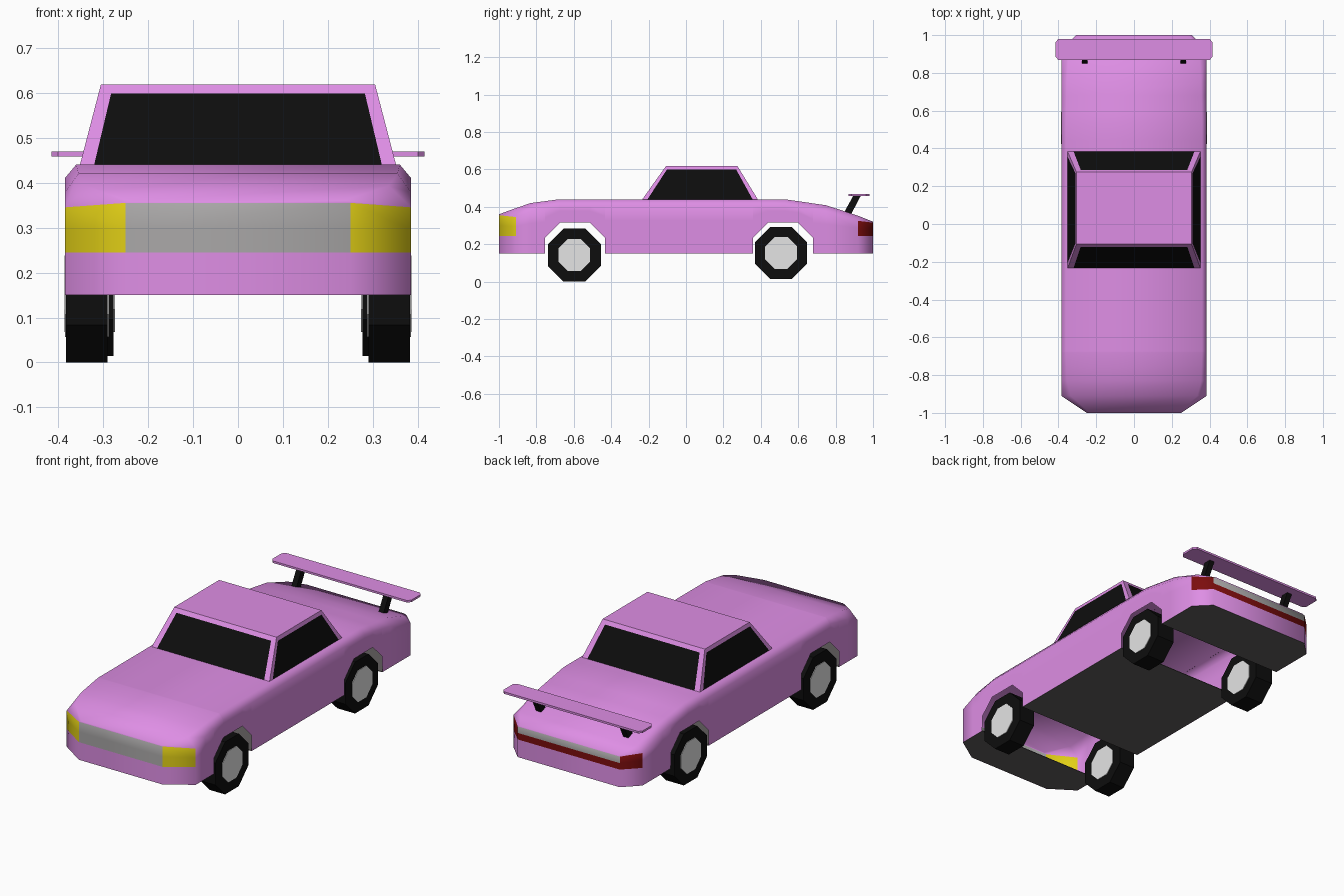
import bpy, bmesh, math
from mathutils import Matrix

if "Cube" in bpy.data.objects:
    bpy.data.objects.remove(bpy.data.objects["Cube"])


def material(name, r, g, b):
    m = bpy.data.materials.new(name)
    m.diffuse_color = (r, g, b, 1)
    m.use_nodes = True
    m.node_tree.nodes["Principled BSDF"].inputs["Base Color"].default_value = m.diffuse_color
    return m


pink = material("pink paint", 0.73, 0.27, 0.78)
black = material("black", 0.004, 0.004, 0.004)
yellow = material("yellow lamp", 0.75, 0.62, 0.008)
grey = material("grille grey", 0.40, 0.39, 0.39)
red = material("red lamp", 0.20, 0.004, 0.004)
light = material("hub grey", 0.78, 0.78, 0.78)
dark = material("floor grey", 0.12, 0.11, 0.11)


def finish(name, bm, mats):
    bmesh.ops.recalc_face_normals(bm, faces=bm.faces[:])
    me = bpy.data.meshes.new(name)
    bm.to_mesh(me)
    bm.free()
    for m in mats:
        me.materials.append(m)
    ob = bpy.data.objects.new(name, me)
    bpy.context.collection.objects.link(ob)
    return ob


def prism(name, bottom, top, mat):
    """Solid between two matching loops of points."""
    bm = bmesh.new()
    a = [bm.verts.new(p) for p in bottom]
    b = [bm.verts.new(p) for p in top]
    n = len(a)
    bm.faces.new(a)
    bm.faces.new(b)
    for i in range(n):
        bm.faces.new((a[i], a[(i + 1) % n], b[(i + 1) % n], b[i]))
    return finish(name, bm, [mat])


# Body shell: key stations (y, half width, side height, top half width, top height)
KEYS = [(-1, .25, .355, .235, .36), (-.91, .385, .345, .335, .393),
        (-.83, .385, .378, .355, .42), (-.68, .385, .41, .36, .44),
        (.53, .385, .41, .36, .44), (.75, .385, .372, .355, .408),
        (.92, .385, .325, .345, .352), (1, .305, .315, .29, .32)]
ARCHES = (-.594, .519)
ARCH = [(-.161, .15), (-.16, .235), (-.08, .315), (.08, .315), (.16, .235), (.161, .15)]
FLOOR = .15


def lerp_table(table, y):
    for p, q in zip(table, table[1:]):
        if p[0] <= y <= q[0]:
            f = (y - p[0]) / (q[0] - p[0])
            return [u + (v - u) * f for u, v in zip(p, q)]
    return None


def bottom_at(y):
    for c in ARCHES:
        hit = lerp_table(ARCH, round(y - c, 5))
        if hit:
            return hit[1]
    return FLOOR


bm = bmesh.new()
stations = sorted([k[0] for k in KEYS] + [c + p[0] for c in ARCHES for p in ARCH])
rings = []
for y in stations:
    _, w, s, tw, t = lerp_table(KEYS, y)
    b = bottom_at(y)
    m = .245 if b < .151 else b + (s - b) / 3
    half = [(w, b), (w, m), (w, (m + s) / 2), (w, s), (tw, t)]
    pts = [(-x, z) for x, z in half] + half[::-1]
    rings.append([bm.verts.new((x, y, z)) for x, z in pts])
LAMP_ROWS = (1, 2, 6, 7)
last = len(rings) - 2
for k, (r, q) in enumerate(zip(rings, rings[1:])):
    for i in range(9):
        f = bm.faces.new((r[i], r[i + 1], q[i + 1], q[i]))
        corner = k in (0, last) and i not in (3, 4, 5)
        f.smooth = not corner
        if corner and i in LAMP_ROWS:
            f.material_index = 1 if k == 0 else 3
for r, paint in ((rings[0], (0, 2, 2, 0)), (rings[-1], (0, 3, 2, 0))):
    for i in range(4):
        f = bm.faces.new((r[i], r[i + 1], r[-2 - i], r[-1 - i]))
        f.material_index = paint[i]
body = finish("body_shell", bm, [pink, yellow, grey, red])
body.data.set_sharp_from_angle(angle=math.radians(58))

# Floor panels between the wheel openings
a0, a1 = (c - .16 for c in ARCHES)
b0, b1 = (c + .16 for c in ARCHES)
W = .384
panels = {"front_floor": [(-.25, -.999), (.25, -.999), (W, -.91), (W, a0), (-W, a0), (-W, -.91)],
          "middle_floor": [(-W, b0), (W, b0), (W, a1), (-W, a1)],
          "rear_floor": [(-W, b1), (W, b1), (W, .92), (.305, .999), (-.305, .999), (-W, .92)]}
for name, outline in panels.items():
    prism(name, [(x, y, FLOOR) for x, y in outline],
          [(x, y, FLOOR + .003) for x, y in outline], dark)

# Cabin with windows cut into its four sloping sides
bm = bmesh.new()
base = [(-.352, -.235, .438), (.352, -.235, .438), (.352, .385, .438), (-.352, .385, .438)]
roof = [(-.305, -.107, .618), (.305, -.107, .618), (.305, .275, .618), (-.305, .275, .618)]
bm.faces.new([bm.verts.new(p) for p in roof])
for i in range(4):
    j = (i + 1) % 4

    def at(u, v):
        low = [p + (q - p) * u for p, q in zip(base[i], base[j])]
        top = [p + (q - p) * u for p, q in zip(roof[i], roof[j])]
        return bm.verts.new([p + (q - p) * v for p, q in zip(low, top)])

    e, h = .045, .89
    o = [at(0, 0), at(0, 1), at(1, 1), at(1, 0)]
    n = [at(e, 0.01), at(e, h), at(1 - e, h), at(1 - e, 0.01)]
    for k in range(3):
        bm.faces.new((o[k], o[k + 1], n[k + 1], n[k]))
    bm.faces.new(n).material_index = 1
bmesh.ops.remove_doubles(bm, verts=bm.verts[:], dist=.0005)
finish("cabin", bm, [pink, black])


# Wheels: eight-sided tyres with hubs showing on both faces
def drum(name, x, y, z, radius, width, mat):
    b = bmesh.new()
    spin = Matrix.Rotation(math.pi / 2, 4, 'Y') @ Matrix.Rotation(math.pi / 8, 4, 'Z')
    bmesh.ops.create_cone(b, cap_ends=True, segments=8, radius1=radius, radius2=radius,
                          depth=width, matrix=Matrix.Translation((x, y, z)) @ spin)
    finish(name, b, [mat])


for side, label in ((-1, "left"), (1, "right")):
    for end, x, y, z, r, w in (("front", .336, -.597, .1415, .153, .092),
                               ("rear", .330, .508, .153, .150, .106)):
        drum(f"{end}_{label}_tyre", side * x, y, z, r, w, black)
        drum(f"{end}_{label}_hub", side * x, y, z, .092, w + .006, light)
    # Slanted spoiler struts
    xs = (side * .26 - .015, side * .26 + .015)
    prism(f"{label}_spoiler_strut",
          [(xs[0], .84, .36), (xs[1], .84, .36), (xs[1], .88, .355), (xs[0], .88, .355)],
          [(xs[0], .895, .46), (xs[1], .895, .46), (xs[1], .935, .46), (xs[0], .935, .46)], black)

# Spoiler wing with clipped corners
x0, x1, y0, y1, y2, y3 = .40, .415, .868, .885, .963, .98
wing = [(-x0, y0), (x0, y0), (x1, y1), (x1, y2), (x0, y3), (-x0, y3), (-x1, y2), (-x1, y1)]
prism("spoiler_wing", [(x, y, .458) for x, y in wing], [(x, y, .469) for x, y in wing], pink)
